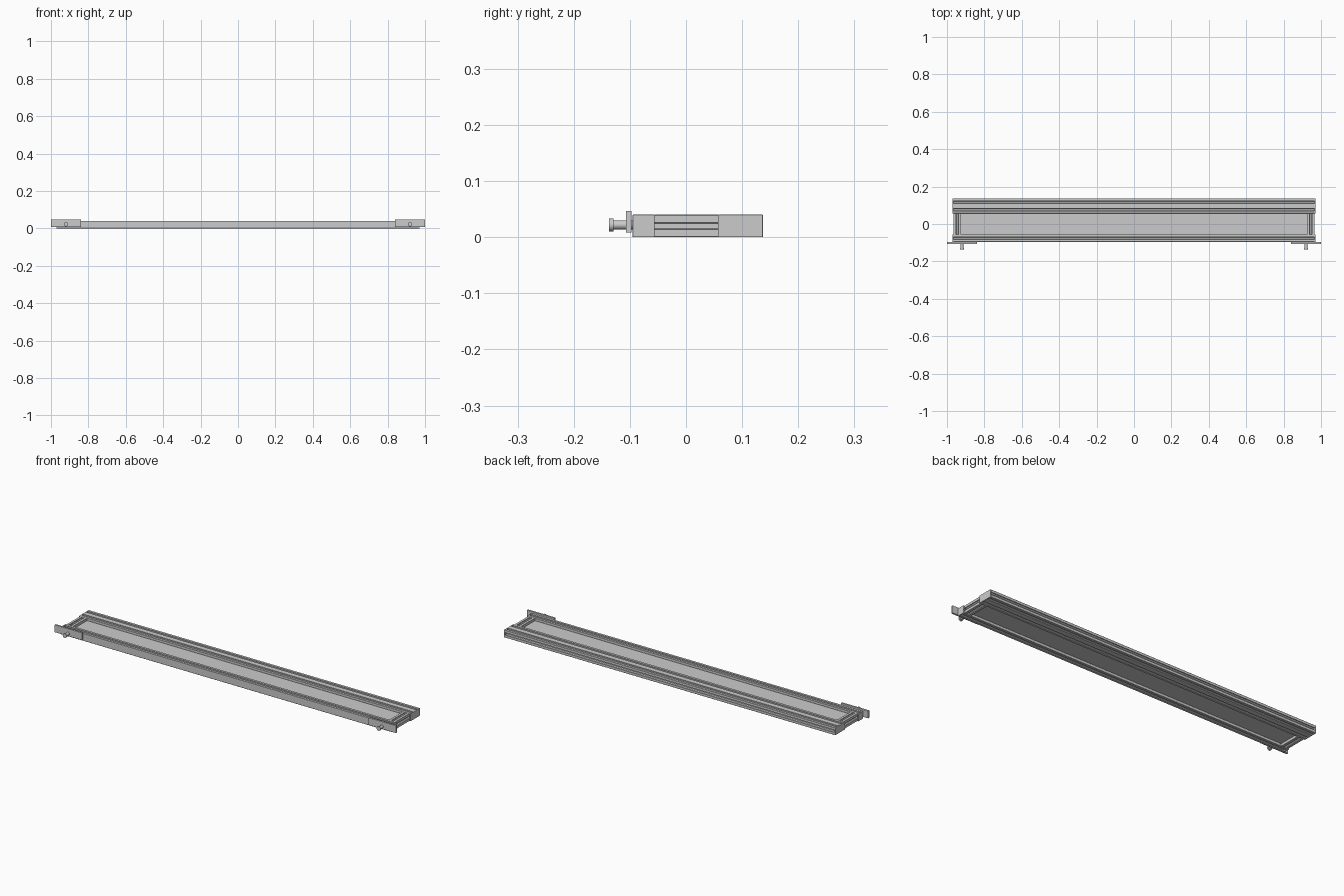
import bpy, bmesh, math
from mathutils import Vector, Matrix

if "Cube" in bpy.data.objects:
    bpy.data.objects.remove(bpy.data.objects["Cube"])

# half-width, depth along one half of a T-slot
SLOT = [(.0065, 0), (.0065, .0045), (.010, .0045), (.010, .0065), (.0045, .012)]


def slotted_profile(w, h, sides):
    """Counter-clockwise w x h outline; sides = slot centres for bottom, right, top, left."""
    corners = [Vector(c) for c in ((-w/2, -h/2), (w/2, -h/2), (w/2, h/2), (-w/2, h/2))]
    pts = []
    for i, slots in enumerate(sides):
        a, b = corners[i], corners[(i + 1) % 4]
        d = (b - a).normalized()
        n = Vector((-d.y, d.x))
        mid = (a + b) / 2
        c = .001  # small chamfer on the outer edges
        pts.append(a + d * c)
        for s in slots:
            pts += [mid + d * (s - u) + n * v for u, v in SLOT]
            pts += [mid + d * (s + u) + n * v for u, v in reversed(SLOT)]
        pts.append(b - d * c)
    return pts


def finish(name, bm):
    bmesh.ops.recalc_face_normals(bm, faces=bm.faces)
    me = bpy.data.meshes.new(name)
    bm.to_mesh(me)
    bm.free()
    ob = bpy.data.objects.new(name, me)
    bpy.context.collection.objects.link(ob)
    return ob


def extrude(name, pts, place, step):
    bm = bmesh.new()
    f = bm.faces.new([bm.verts.new(place(p)) for p in pts])
    r = bmesh.ops.extrude_face_region(bm, geom=[f])
    bmesh.ops.translate(bm, vec=step, verts=[v for v in r['geom'] if isinstance(v, bmesh.types.BMVert)])
    # the extrude keeps the start face, so both ends stay closed
    if not any(g.is_valid and abs(g.normal.dot(Vector(step).normalized())) > .9
               and (g.calc_center_median() - f.calc_center_median()).length < 1e-6 for g in bm.faces):
        bm.faces.new(f.verts)
    return finish(name, bm)


def box(name, x, y, z, bevel=0):
    bm = bmesh.new()
    size = (x[1]-x[0], y[1]-y[0], z[1]-z[0])
    mid = ((x[0]+x[1])/2, (y[0]+y[1])/2, (z[0]+z[1])/2)
    bmesh.ops.create_cube(bm, size=1, matrix=Matrix.Translation(mid) @ Matrix.Diagonal((*size, 1)))
    if bevel:
        bmesh.ops.bevel(bm, geom=bm.edges[:], offset=bevel, segments=2, affect='EDGES', profile=.5)
    return finish(name, bm)


def knob_part(name, x, z, y0, y1, r):
    bm = bmesh.new()
    m = Matrix.Translation((x, (y0+y1)/2, z)) @ Matrix.Rotation(math.pi/2, 4, 'X')
    bmesh.ops.create_cone(bm, cap_ends=True, segments=24, radius1=r, radius2=r, depth=y1-y0, matrix=m)
    ob = finish(name, bm)
    bpy.ops.object.select_all(action='DESELECT')
    ob.select_set(True)
    bpy.context.view_layer.objects.active = ob
    bpy.ops.object.shade_smooth_by_angle()
    return ob


# long rails: single front rail with a closed front face, double back rail
L = .966
extrude("front_rail", slotted_profile(.039, .04, [[0], [0], [0], []]),
        lambda p: (-L, p.x - .0755, p.y + .02), (2*L, 0, 0))
extrude("back_rail", slotted_profile(.08, .04, [[-.02, .02], [0], [-.02, .02], [0]]),
        lambda p: (-L, p.x + .097, p.y + .02), (2*L, 0, 0))

# centre panel held in the slots
box("centre_panel", (-.933, .933), (-.064, .065), (.017, .023))

for side, s in (("left", -1), ("right", 1)):
    def span(a, b):
        return tuple(sorted((a*s, b*s)))
    # cross rail
    extrude(side + "_cross_rail", slotted_profile(.04, .04, [[0]]*4),
            lambda p: (p.x + s*.945, -.056, p.y + .02), (0, .113, 0))
    # end caps on the long rails
    box(side + "_front_cap", span(.966, .971), (-.095, -.056), (0, .04), .001)
    box(side + "_back_cap", span(.966, .971), (.057, .137), (0, .04), .001)
    # mounting plate and its thumb screw
    box(side + "_mounting_plate", span(.84, 1), (-.107, -.097), (.008, .047), .0008)
    knob_part(side + "_screw_shank", s*.92, .022, -.130, -.085, .008)
    knob_part(side + "_screw_head", s*.92, .022, -.137, -.129, .0115)
